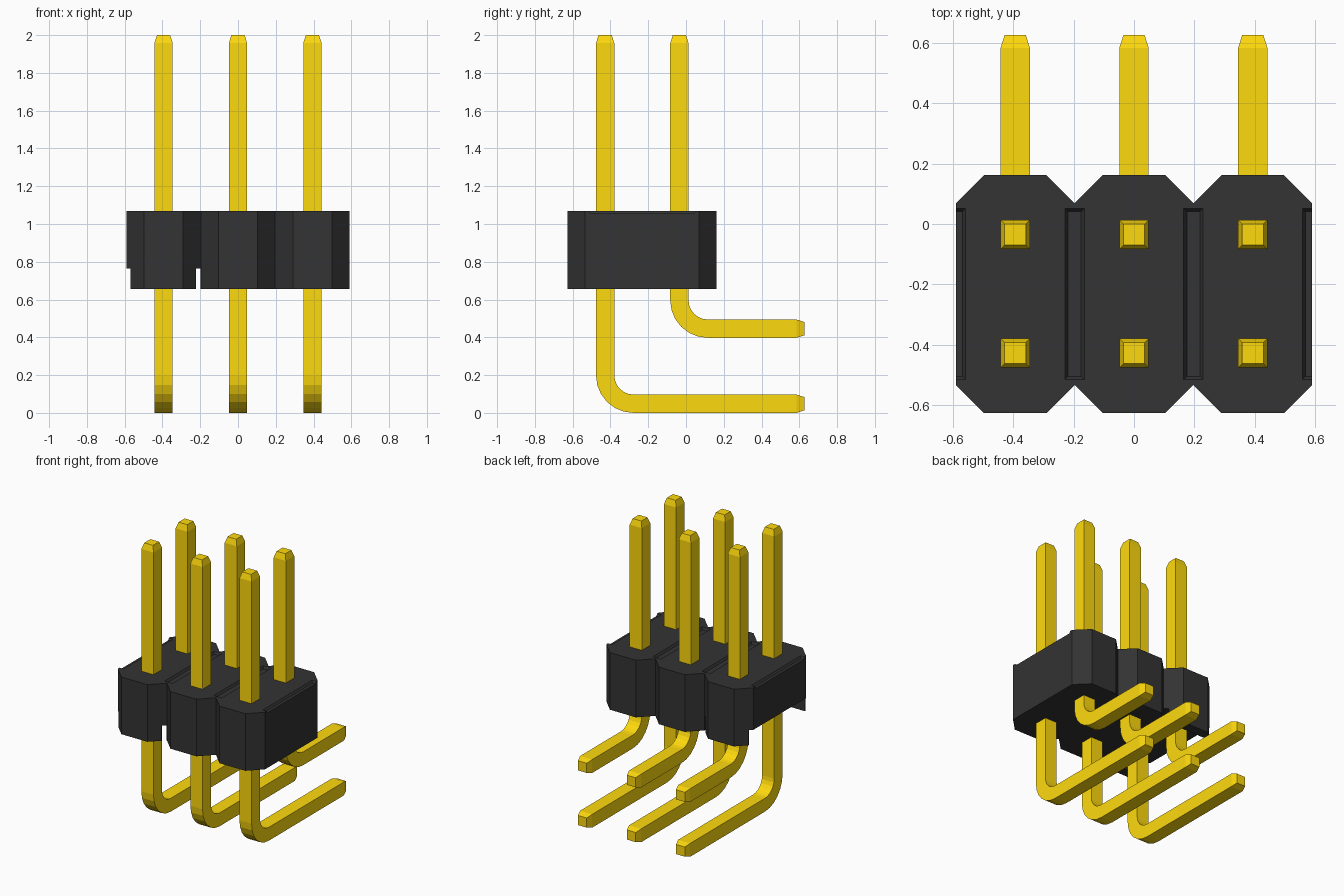
import bpy, bmesh, math

if "Cube" in bpy.data.objects:
    bpy.data.objects.remove(bpy.data.objects["Cube"])

PITCH = 0.394
HALF = PITCH / 2
Z0, Z1 = 0.655, 1.07          # housing bottom and top
YF, YB = -0.627, 0.162        # housing front and back
CH = 0.093                    # corner chamfer
W, TIP = 0.0485, 0.035        # pin half width, tip half width


def material(name, rgb):
    m = bpy.data.materials.new(name)
    m.diffuse_color = (*rgb, 1)
    m.use_nodes = True
    m.node_tree.nodes["Principled BSDF"].inputs["Base Color"].default_value = m.diffuse_color
    return m


def make(name, bm, mat=None):
    bmesh.ops.recalc_face_normals(bm, faces=bm.faces)
    me = bpy.data.meshes.new(name)
    bm.to_mesh(me)
    bm.free()
    ob = bpy.data.objects.new(name, me)
    bpy.context.collection.objects.link(ob)
    if mat:
        me.materials.append(mat)
    return ob


def loft(rings):
    """Skin a list of equal-length vertex loops and cap both ends."""
    bm = bmesh.new()
    loops = [[bm.verts.new(p) for p in r] for r in rings]
    n = len(loops[0])
    for a, b in zip(loops, loops[1:]):
        for i in range(n):
            j = (i + 1) % n
            bm.faces.new((a[i], a[j], b[j], b[i]))
    bm.faces.new(loops[0])
    bm.faces.new(loops[-1])
    return bm


def rect(x0, x1, y0, y1, z):
    return [(x0, y0, z), (x1, y0, z), (x1, y1, z), (x0, y1, z)]


black = material("black_plastic", (0.033, 0.033, 0.033))
gold = material("gold_metal", (1.0, 0.70, 0.004))

# Housing: three chamfered cells joined in one outline
cells = [-PITCH, 0, PITCH]
flat = HALF - CH
outline = [(-3 * HALF, YF + CH)]
for c in cells:
    outline += [(c - flat, YF), (c + flat, YF), (c + HALF, YF + CH)]
for c in reversed(cells):
    outline += [(c + HALF, YB - CH), (c + flat, YB), (c - flat, YB), (c - HALF, YB - CH)]
    if c != cells[0]:
        outline.pop()
housing = make("housing", loft([[(x, y, z) for x, y in outline] for z in (Z0, Z1)]), black)

# Cutters: shallow tapered grooves on top along the cell boundaries
cutters = []
for k in (-3, -1, 1, 3):
    x = k * HALF
    rings = []
    for z, g in ((1.055, 0.0), (Z1, 0.01), (Z1 + 0.03, 0.03)):
        rings.append(rect(x - 0.022 - g, x + 0.022 + g, -0.505 - g, 0.042 + g, z))
    cutters.append(make("groove_cutter", loft(rings)))

# Cutters: slot under the left cell, and its narrowed feet
for x0, x1, y0, y1 in ((-0.7, -0.198, -0.555, 0.09),
                       (-0.7, -0.568, -0.8, 0.4),
                       (-0.222, -0.198, -0.8, 0.4)):
    cutters.append(make("slot_cutter", loft([rect(x0, x1, y0, y1, z) for z in (0.5, 0.765)])))

for c in cutters:
    c.hide_render = True
    mod = housing.modifiers.new("cut", 'BOOLEAN')
    mod.operation = 'DIFFERENCE'
    mod.solver = 'EXACT'
    mod.object = c

# Bake the cuts and drop the cutters
deps = bpy.context.evaluated_depsgraph_get()
baked = bpy.data.meshes.new_from_object(housing.evaluated_get(deps))
housing.modifiers.clear()
housing.data = baked
for c in cutters:
    bpy.data.objects.remove(c)


# Pins: square bar swept down, round a bend and out to the back
def pin(name, x, y, z, r=0.15, steps=6, end=0.627):
    path = [(y, 2.0, 0, TIP), (y, 1.957, 0, W)]
    for i in range(steps + 1):
        a = math.pi / 2 * i / steps
        path.append((y + r - r * math.cos(a), z + r - r * math.sin(a), a, W))
    path += [(end - 0.043, z, math.pi / 2, W), (end, z, math.pi / 2, TIP)]
    rings = []
    for py, pz, a, h in path:
        ny, nz = math.cos(a) * h, math.sin(a) * h
        rings.append([(x - h, py - ny, pz - nz), (x + h, py - ny, pz - nz),
                      (x + h, py + ny, pz + nz), (x - h, py + ny, pz + nz)])
    make(name, loft(rings), gold)


for i, cx in enumerate(cells):
    pin(f"front_pin_{i + 1}", cx, -0.428, W)
    pin(f"back_pin_{i + 1}", cx, -0.035, 0.446)
